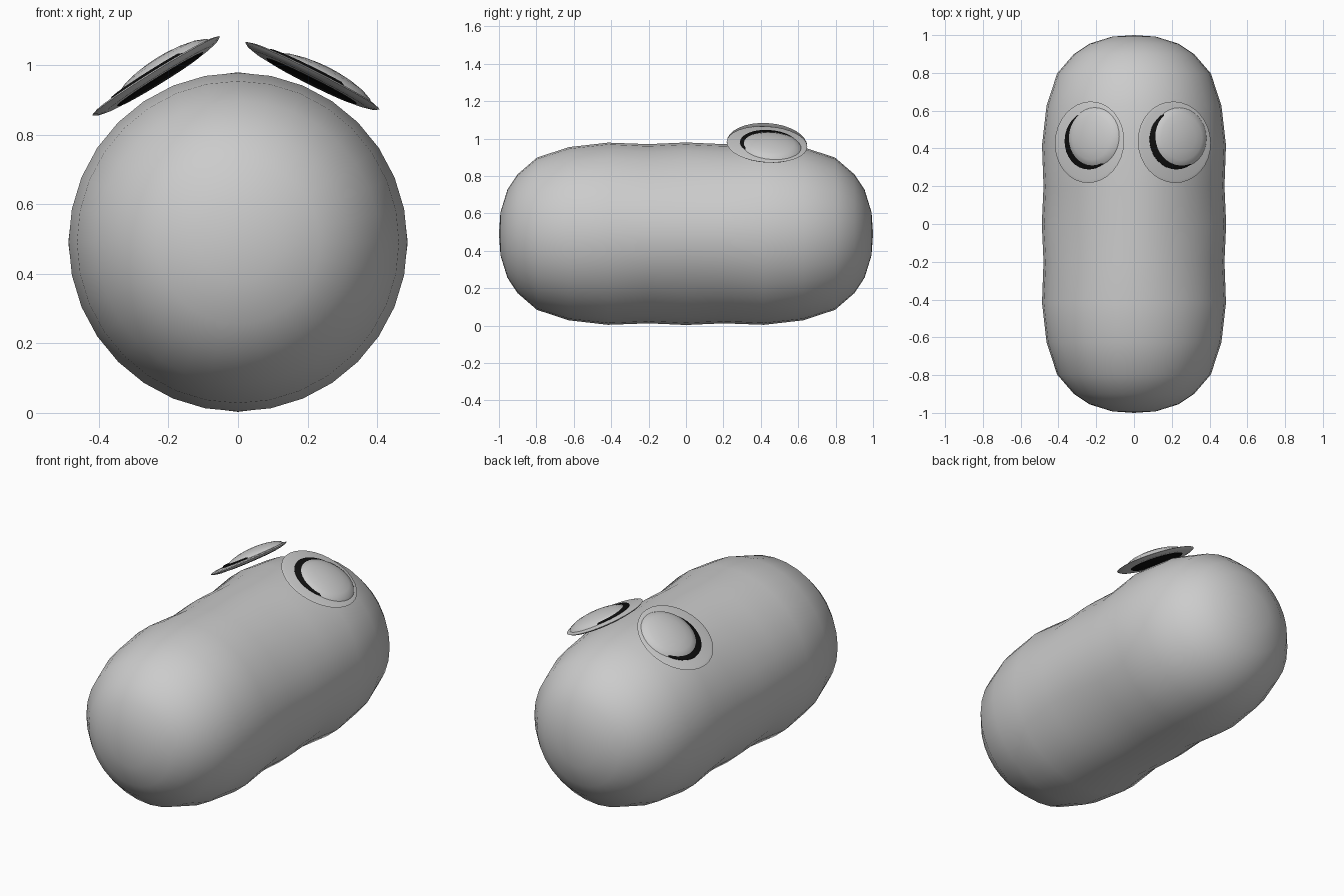
import bpy, bmesh, math
from mathutils import Vector, Matrix

if "Cube" in bpy.data.objects:
    bpy.data.objects.remove(bpy.data.objects["Cube"])


def lathe(name, profile, segments, matrix, shape=None, material=None):
    """Revolve (radius, height) points round local z; end points lie on the axis."""
    bm = bmesh.new()
    rings = []
    for r, h in profile:
        if r == 0:
            rings.append([bm.verts.new((0, 0, h))])
            continue
        ring = []
        for i in range(segments):
            a = 2 * math.pi * i / segments
            k = shape(a, h) if shape else 1
            ring.append(bm.verts.new((r * k * math.cos(a), r * k * math.sin(a), h)))
        rings.append(ring)
    for lo, hi in zip(rings, rings[1:]):
        for i in range(segments):
            j = (i + 1) % segments
            if len(lo) == 1:
                bm.faces.new((lo[0], hi[j], hi[i]))
            elif len(hi) == 1:
                bm.faces.new((lo[i], lo[j], hi[0]))
            else:
                bm.faces.new((lo[i], lo[j], hi[j], hi[i]))
    bmesh.ops.recalc_face_normals(bm, faces=bm.faces)
    bm.transform(matrix)
    mesh = bpy.data.meshes.new(name)
    bm.to_mesh(mesh)
    bm.free()
    obj = bpy.data.objects.new(name, mesh)
    bpy.context.collection.objects.link(obj)
    if material:
        mesh.materials.append(material)
    bpy.ops.object.select_all(action='DESELECT')
    obj.select_set(True)
    bpy.context.view_layer.objects.active = obj
    bpy.ops.object.shade_smooth_by_angle(angle=math.radians(40))
    return obj


black = bpy.data.materials.new("black")
black.diffuse_color = (0.005, 0.005, 0.005, 1)
black.use_nodes = True
black.node_tree.nodes["Principled BSDF"].inputs["Base Color"].default_value = black.diffuse_color

# Capsule body along y, with a faint waist on the diagonals
half = [(0, 1.0), (0.115, 0.992), (0.235, 0.955), (0.318, 0.9), (0.407, 0.797),
        (0.463, 0.626), (0.487, 0.417), (0.479, 0.2)]
profile = [(r, -h) for r, h in half] + [(0.488, 0)] + half[::-1]


def waist(a, h):
    return 1 - (0.015 * (1 - math.cos(4 * a)) if abs(h) < 0.3 else 0)


lathe("body", profile, 32,
      Matrix.Translation((0, 0, 0.491)) @ Matrix.Rotation(-math.pi / 2, 4, 'X'), waist)

# Eyes: thin plate, black pupil disc, and an off-centre dome leaving a crescent
plate = [(0, -0.012), (0.18, -0.012), (0.205, -0.006), (0.216, 0.001), (0.2, 0.006), (0, 0.012)]
pupil = [(0, -0.017), (0.14, -0.016), (0.155, -0.006), (0.155, 0.010), (0.148, 0.016), (0, 0.018)]
dome = [(0, 0.0), (0.16, 0.004), (0.15, 0.016), (0.12, 0.029), (0.08, 0.038),
        (0.04, 0.043), (0, 0.045)]
for side, centre, slope in (("left", (-0.235, 0.433, 0.968), 0.62),
                            ("right", (0.213, 0.433, 0.968), -0.50)):
    normal = Vector((-slope, 0.07, 1))
    turn = Vector((0, 0, 1)).rotation_difference(normal).to_matrix().to_4x4()
    place = Matrix.Translation(centre) @ turn
    lathe(side + "_eye_plate", plate, 32, place)
    lathe(side + "_pupil", pupil, 32, place @ Matrix.Translation((0.005, 0.01, 0)),
          material=black)
    lathe(side + "_eye_dome", dome, 32, place @ Matrix.Translation((0.03, 0.025, 0)))
